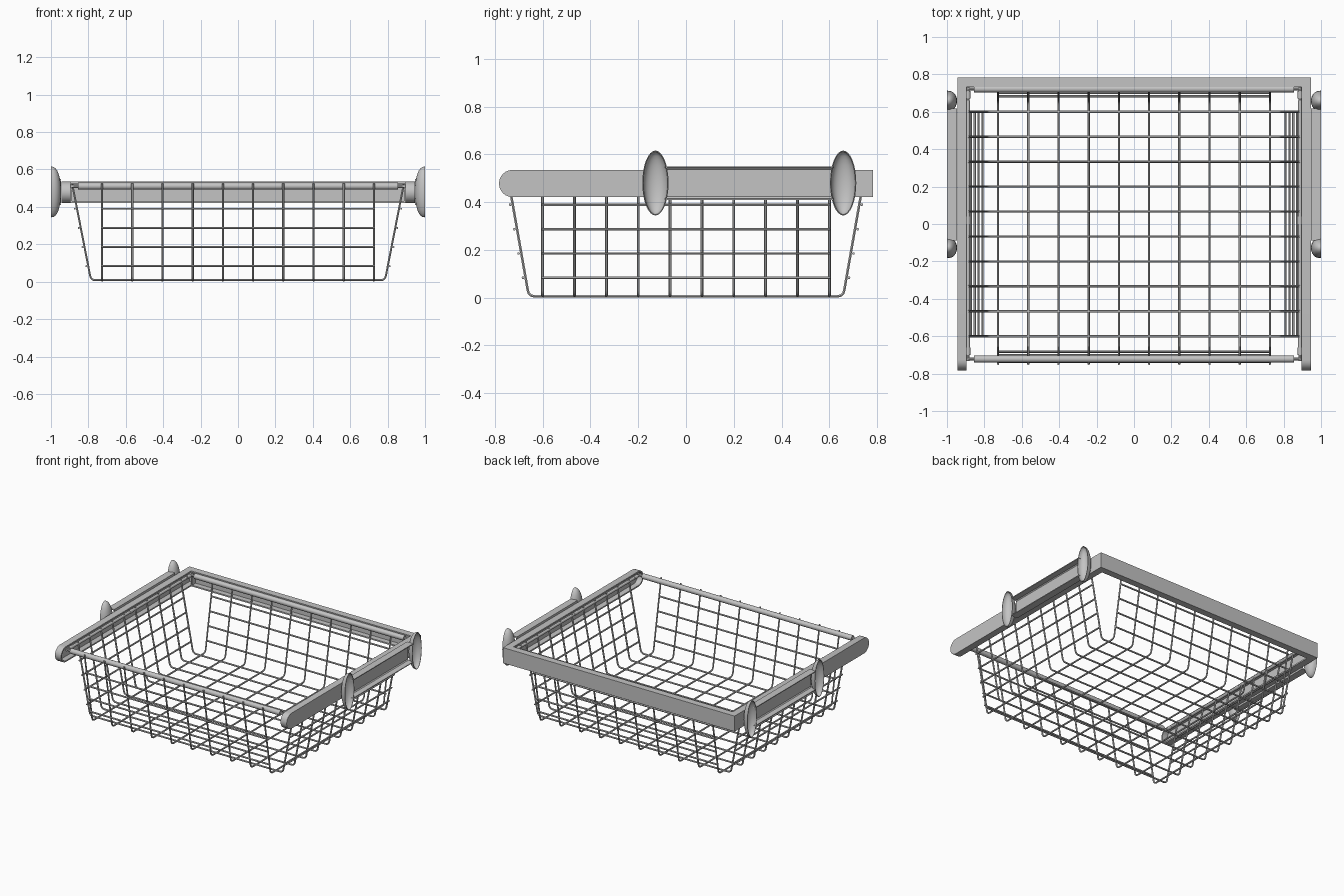
import bpy, bmesh, math
from mathutils import Vector

if "Cube" in bpy.data.objects:
    bpy.data.objects.remove(bpy.data.objects["Cube"], do_unlink=True)

GREY = (0.55, 0.55, 0.55, 1)
metal = bpy.data.materials.new("grey_metal")
metal.diffuse_color = GREY
metal.use_nodes = True
metal.node_tree.nodes["Principled BSDF"].inputs["Base Color"].default_value = GREY


def finish(obj):
    """Turn the object into a smooth mesh with sharp edges."""
    obj.data.materials.append(metal)
    bpy.ops.object.select_all(action="DESELECT")
    obj.select_set(True)
    bpy.context.view_layer.objects.active = obj
    bpy.ops.object.convert(target="MESH")
    bpy.ops.object.shade_smooth_by_angle(angle=math.radians(40))
    return obj


def rods(name, paths, radius, detail=1):
    """Round rods following a list of paths."""
    curve = bpy.data.curves.new(name, "CURVE")
    curve.dimensions = "3D"
    curve.bevel_depth = radius
    curve.bevel_resolution = detail
    curve.use_fill_caps = True
    for path in paths:
        spline = curve.splines.new("POLY")
        spline.points.add(len(path) - 1)
        for point, co in zip(spline.points, path):
            point.co = (*co, 1)
    obj = bpy.data.objects.new(name, curve)
    bpy.context.collection.objects.link(obj)
    return finish(obj)


def shell(name, bm, thickness):
    """Open surface thickened inwards."""
    bmesh.ops.recalc_face_normals(bm, faces=bm.faces)
    mesh = bpy.data.meshes.new(name)
    bm.to_mesh(mesh)
    bm.free()
    obj = bpy.data.objects.new(name, mesh)
    bpy.context.collection.objects.link(obj)
    solid = obj.modifiers.new("thickness", "SOLIDIFY")
    solid.thickness = thickness
    solid.offset = -1
    solid.use_even_offset = True
    return finish(obj)


def tray(name, outline, depth):
    """Channel: a web following the outline, with a lip swept by depth."""
    bm = bmesh.new()
    web = [bm.verts.new(p) for p in outline]
    lip = [bm.verts.new(Vector(p) + Vector(depth)) for p in outline]
    bm.faces.new(web)
    for i in range(len(web)):
        j = (i + 1) % len(web)
        bm.faces.new((web[i], web[j], lip[j], lip[i]))
    shell(name, bm, 0.01)


def prism(name, section, y0, y1):
    """Solid bar with an x-z section, running along y."""
    bm = bmesh.new()
    face = bm.faces.new([bm.verts.new((x, y0, z)) for x, z in section])
    moved = bmesh.ops.extrude_face_region(bm, geom=[face])["geom"]
    new_verts = [v for v in moved if isinstance(v, bmesh.types.BMVert)]
    bmesh.ops.translate(bm, verts=new_verts, vec=(0, y1 - y0, 0))
    bmesh.ops.recalc_face_normals(bm, faces=bm.faces)
    mesh = bpy.data.meshes.new(name)
    bm.to_mesh(mesh)
    bm.free()
    obj = bpy.data.objects.new(name, mesh)
    bpy.context.collection.objects.link(obj)
    return finish(obj)


def basket_wire(top, top_z, bottom, bottom_z):
    """Flared U profile with rounded lower corners, as (offset, height)."""
    corner = Vector((bottom, bottom_z))
    rise = (Vector((top, top_z)) - corner).normalized() * 0.025
    flat = Vector((-0.025, 0))
    half = [Vector((top, top_z))]
    for i in range(5):
        t = i / 4
        half.append(corner + rise * (1 - t) ** 2 + flat * t ** 2)
    return half + [Vector((-p.x, p.y)) for p in reversed(half)]


# Wire basket: U wires in both directions, then the level wires on each wall
WIRE = 0.006
across = basket_wire(0.887, 0.525, 0.786, 0.008)
along = basket_wire(0.749, 0.525, 0.658, WIRE)
y_steps = [0.6 * (2 * i / 9 - 1) for i in range(10)]
x_steps = [0.727 * (2 * i / 9 - 1) for i in range(10)]
rods("cross_wires", [[(p.x, y, p.y) for p in across] for y in y_steps], WIRE)
rods("lengthwise_wires", [[(x, p.x, p.y) for p in along] for x in x_steps], WIRE)

levels = []
for z in (0.083, 0.185, 0.287, 0.39):
    x = 0.784 + 0.2 * z + 0.01
    y = 0.658 + 0.175 * z + 0.01
    for s in (-1, 1):
        levels.append([(s * x, -0.605, z), (s * x, 0.605, z)])
        levels.append([(-0.732, s * y, z), (0.732, s * y, z)])
rods("level_wires", levels, WIRE)

# Basket rim: thin corner links and thicker tubes
RIM_Z, RIM_X, RIM_Y = 0.511, 0.888, 0.722
for s, end in ((-1, "front"), (1, "back")):
    rods(end + "_rim_link", [[(-RIM_X, s * RIM_Y, RIM_Z), (RIM_X, s * RIM_Y, RIM_Z)]], 0.009, 2)
    rods(end + "_rim_tube", [[(-0.855, s * RIM_Y, RIM_Z), (0.855, s * RIM_Y, RIM_Z)]], 0.019, 4)
for s, side in ((-1, "right"), (1, "left")):
    x = s * RIM_X
    rods(side + "_rim_link", [[(x, -RIM_Y - 0.01, RIM_Z), (x, RIM_Y + 0.01, RIM_Z)]], 0.008, 2)
    rods(side + "_rim_tube", [[(x, -0.66, RIM_Z), (x, 0.66, RIM_Z)]], 0.011, 3)
    rods(side + "_rim_collars",
         [[(x, y - 0.02, RIM_Z), (x, y + 0.02, RIM_Z)] for y in (-0.68, 0.02, 0.69)], 0.013, 3)

# Outer frame: side rails with rounded fronts, and a back rail
LOW, HIGH = 0.421, 0.535
mid, radius = (LOW + HIGH) / 2, (HIGH - LOW) / 2
nose = []
for i in range(13):
    a = math.pi / 2 + math.pi * i / 12
    nose.append((-0.783 + radius + radius * math.cos(a), mid + radius * math.sin(a)))
rail = nose + [(0.783, LOW), (0.783, HIGH)]
for s, side in ((-1, "right"), (1, "left")):
    tray(side + "_rail", [(s * 0.945, y, z) for y, z in rail], (-s * 0.05, 0, 0))
back = [(-0.897, LOW), (0.897, LOW), (0.897, HIGH), (-0.897, HIGH)]
tray("back_rail", [(x, 0.783, z) for x, z in back], (0, -0.05, 0))

# Side brackets: open-ended outward channel held between two oval cups
CUP_Z = 0.48
lower = [(0.947, -0.07), (0.999, -0.07), (0.999, -0.064), (0.96, -0.062), (0.954, -0.056)]
channel = lower + [(x, -z) for x, z in reversed(lower)]
for s, side in ((-1, "right"), (1, "left")):
    section = [(s * x, CUP_Z + z) for x, z in channel]
    prism(side + "_bracket_bar", section, -0.088, 0.618)
    for y, end in ((-0.128, "front"), (0.658, "back")):
        bm = bmesh.new()
        bmesh.ops.create_uvsphere(bm, u_segments=24, v_segments=16, radius=1)
        outer = [v for v in bm.verts if v.co.x * s > 0.001]
        bmesh.ops.delete(bm, geom=outer, context="VERTS")
        for v in bm.verts:
            bulge = abs(v.co.x) ** 0.8 if abs(v.co.x) > 0.001 else 0
            v.co = (s * (1 - 0.054 * bulge), y + v.co.y * 0.055, CUP_Z + v.co.z * 0.136)
        shell(side + "_" + end + "_cup", bm, 0.004)
